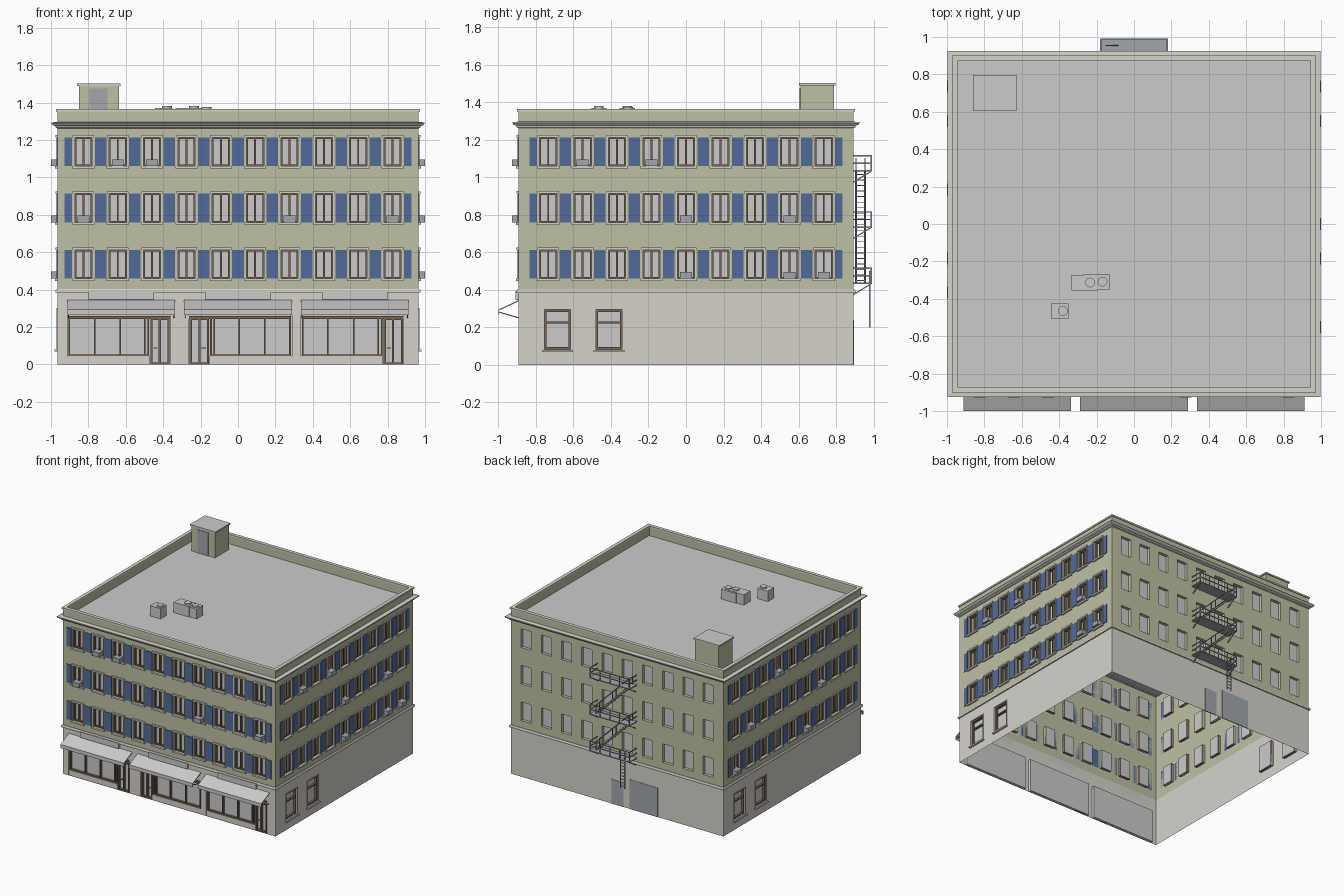
import bpy, bmesh, math
from mathutils import Matrix, Vector

if "Cube" in bpy.data.objects:
    bpy.data.objects.remove(bpy.data.objects["Cube"])

HX, HY = 0.965, 0.893
COL = dict(olive=(.52, .53, .37), stone=(.67, .65, .6), blue=(.085, .147, .33),
           brown=(.19, .13, .085), metal=(.36, .39, .42), none=None)
MATS, PARTS = {}, {}
for n, c in COL.items():
    if c:
        MATS[n] = bpy.data.materials.new(n)
        MATS[n].diffuse_color = (*c, 1)


def part(name, mat='none'):
    return PARTS.setdefault(name, (bmesh.new(), mat))[0]


def face(bm, M, pts):
    """pts are (along wall, outward, height)"""
    bm.faces.new([bm.verts.new(M @ Vector((u, -o, z))) for u, o, z in pts])


def prism(bm, M, prof, u0, u1):
    """Extrude an (outward, height) profile along the wall"""
    n = len(prof)
    a, b = ([bm.verts.new(M @ Vector((u, -o, z))) for o, z in prof] for u in (u0, u1))
    fs = [bm.faces.new((a[i], a[(i + 1) % n], b[(i + 1) % n], b[i])) for i in range(n)]
    fs += [bm.faces.new(a[::-1]), bm.faces.new(b)]
    bmesh.ops.recalc_face_normals(bm, faces=fs)


def box(bm, M, u0, u1, o0, o1, z0, z1):
    prism(bm, M, [(o0, z0), (o1, z0), (o1, z1), (o0, z1)], u0, u1)


def frame(bm, M, u0, u1, z0, z1, t, o0, o1):
    box(bm, M, u0, u0 + t, o0, o1, z0, z1)
    box(bm, M, u1 - t, u1, o0, o1, z0, z1)
    box(bm, M, u0 + t, u1 - t, o0, o1, z0, z0 + t)
    box(bm, M, u0 + t, u1 - t, o0, o1, z1 - t, z1)


def bar(bm, p, q, r=.003):
    p, q = Vector(p), Vector(q)
    m = Matrix.Translation((p + q) / 2) @ (q - p).to_track_quat('Z', 'Y').to_matrix().to_4x4()
    bmesh.ops.create_cube(bm, size=1, matrix=m @ Matrix.Diagonal((2 * r, 2 * r, (q - p).length, 1)))


def ring(bm, prof):
    """Sweep an (outward, height) profile round the building"""
    loops = [[bm.verts.new((sx * (HX + o), sy * (HY + o), z))
              for sx, sy in ((-1, -1), (1, -1), (1, 1), (-1, 1))] for o, z in prof]
    for a, b in zip(loops, loops[1:]):
        for j in range(4):
            k = (j + 1) % 4
            bm.faces.new((a[j], a[k], b[k], b[j]))


def wall(bm, M, half, z0, z1, holes, d):
    """Single-skin wall with recessed openings and panes"""
    us = sorted({-half, half, *(round(v, 5) for h in holes for v in h[:2])})
    zs = sorted({z0, z1, *(v for h in holes for v in h[2:])})
    for a, b in zip(us, us[1:]):
        for c, e in zip(zs, zs[1:]):
            mu, mz = (a + b) / 2, (c + e) / 2
            if not any(h[0] < mu < h[1] and h[2] < mz < h[3] for h in holes):
                face(bm, M, [(a, 0, c), (b, 0, c), (b, 0, e), (a, 0, e)])
    for a, b, c, e in holes:
        p = [(a, c), (b, c), (b, e), (a, e)]
        for i in range(4):
            (s, t), (v, w) = p[i], p[(i + 1) % 4]
            face(bm, M, [(s, 0, t), (v, 0, w), (v, -d, w), (s, -d, t)])
        face(part('window_panes'), M, [(u, -d, z) for u, z in p])


FLOORS, W, P = [(.46, .613), (.76, .913), (1.06, 1.213)], .046, .1837
AC = {0: {(2, 1), (2, 2), (1, 0), (1, 6), (1, 9)},
      1: {(2, 1), (2, 3), (1, 4), (1, 7), (0, 4), (0, 7), (0, 8)},
      3: {(2, 3), (1, 1), (1, 6), (0, 0), (0, 5)}, 2: set()}
SHOPS = [(-.624, 1), (0, -1), (.624, 1)]
trim, frames = part('window_trim', 'stone'), part('window_frames', 'brown')

for side in range(4):
    half, D, n = (HX, HY, 10) if side % 2 == 0 else (HY, HX, 9)
    M = Matrix.Rotation(side * math.pi / 2, 4, 'Z') @ Matrix.Translation((0, -D, 0))
    cols = [(i - (n - 1) / 2) * P for i in range(n)]
    # upper storeys
    wall(part('upper_walls', 'olive'), M, half, .39, 1.355,
         [(u - W, u + W, a, b) for u in cols for a, b in FLOORS], .025)
    for f, (a, b) in enumerate(FLOORS):
        if side == 2:
            continue
        for i, u in enumerate(cols):
            frame(frames, M, u - W, u + W, a, b, .008, -.024, -.008)
            box(frames, M, u - .005, u + .005, -.024, -.008, a + .008, b - .008)
            for s in (-1, 1):
                box(trim, M, u + s * W, u + s * (W + .007), 0, .006, a, b)
            box(trim, M, u - .057, u + .057, 0, .01, b, b + .013)
            box(trim, M, u - .059, u + .059, 0, .013, a - .013, a)
            if (f, i) in AC[side]:
                box(part('window_air_units', 'metal'), M, u - .032, u + .032, -.02, .035, a, a + .036)
        # shutters: shared ones between windows, narrower at the ends
        spans = [(u + .061, u + P - .061) for u in cols[:-1]]
        spans += [(cols[0] - .101, cols[0] - .061), (cols[-1] + .061, cols[-1] + .101)]
        for s, t in spans:
            box(part('shutters', 'blue'), M, s, t, 0, .005, a, b)
    # ground storey
    holes = []
    if side == 0:
        holes = [(c - .288, c + .288, 0, .27) for c, _ in SHOPS]
    elif side != 2:
        holes = [(c - .07, c + .07, .083, .295) for c in (-.685, -.41)]
        for a, b, c, e in holes:
            frame(frames, M, a, b, c, e, .012, -.024, -.006)
            box(frames, M, a, b, -.024, -.006, .22, .23)
            frame(trim, M, a - .006, b + .006, c - .006, e + .006, .006, 0, .006)
            box(trim, M, a - .012, b + .012, 0, .015, c - .015, c - .003)
    wall(part('ground_walls', 'stone'), M, half, 0, .39, holes, .025)
    if side == 0:
        for c, s in SHOPS:
            def span(a, b):
                return sorted((c + s * (a - .288), c + s * (b - .288)))
            # shopfront glazing bars
            sf = part('shopfront_frames', 'brown')
            frame(sf, M, *span(.005, .437), .045, .258, .009, -.024, -.005)
            for k in (.145, .282, .414):
                box(sf, M, *span(k - .004, k + .004), -.024, -.005, .05, .255)
            box(sf, M, *span(.005, .576), -.024, -.005, .243, .258)
            box(part('shopfront_base', 'stone'), M, *span(0, .44), -.024, -.002, 0, .045)
            box(part('shopfront_base', 'stone'), M, *span(.55, .576), -.024, -.002, 0, .27)
            # door
            frame(sf, M, *span(.443, .546), 0, .25, .011, -.024, -.004)
            box(sf, M, *span(.488, .499), -.024, -.004, .01, .245)
            box(part('door_handles', 'metal'), M, *span(.46, .482), -.02, -.008, .085, .091)
            # awning, struts and sign board
            prism(part('awnings'), M, [(0, .345), (.107, .295), (.107, .265), (.103, .265),
                                       (.103, .29), (0, .338)], c - .288, c + .288)
            for k in (-.284, .28):
                prism(part('awning_struts', 'metal'), M, [(0, .248), (.104, .278), (.104, .284), (0, .254)],
                      c + k, c + k + .004)
            box(part('sign_boards'), M, c - .176, c + .176, 0, .016, .347, .393)

# belt course, cornice, coping, parapet lining, roof
I = Matrix()
ring(part('belt_course', 'stone'), [(0, .384), (.01, .384), (.01, .396), (.006, .403), (0, .403)])
ring(part('cornice', 'stone'), [(0, 1.262), (.01, 1.266), (.012, 1.275), (.026, 1.28), (.033, 1.288),
                                (.033, 1.294), (0, 1.297)])
ring(part('coping', 'stone'), [(0, 1.352), (.007, 1.352), (.007, 1.365), (-.022, 1.365), (-.022, 1.352), (-.02, 1.352)])
ring(part('parapet_lining', 'olive'), [(-.02, 1.356), (-.02, 1.284)])
face(part('roof'), I, [(-HX, HY, 1.285), (HX, HY, 1.285), (HX, -HY, 1.285), (-HX, -HY, 1.285)])

# stair hut (outward axis is -y)
box(part('stair_hut', 'olive'), I, -.85, -.635, -.79, -.61, 1.285, 1.49)
box(part('stair_hut_cap'), I, -.86, -.627, -.797, -.603, 1.49, 1.502)
box(part('stair_hut_door', 'metal'), I, -.793, -.697, -.62, -.606, 1.285, 1.475)

# roof plant
for x0, x1, y0, y1, fx, fy in ((-.445, -.35, -.505, -.425, -.38, -.465),
                               (-.335, -.195, -.355, -.272, -.235, -.313),
                               (-.27, -.13, -.35, -.266, -.168, -.308)):
    top = 1.37 if x0 != -.27 else 1.365
    box(part('roof_air_units'), I, x0, x1, -y1, -y0, 1.285, top)
    bmesh.ops.create_cone(part('roof_fans'), cap_ends=True, segments=16, radius1=.026, radius2=.026,
                          depth=.012, matrix=Matrix.Translation((fx, fy, top + .005)))

# rear doors
box(part('rear_doors', 'metal'), I, -.06, .05, -.896, -.89, 0, .2)
box(part('rear_doors', 'metal'), I, -.37, -.115, -.896, -.89, 0, .24)

# fire escape
rails, stairs = part('fire_escape_rails', 'metal'), part('fire_escape_stairs', 'metal')
for f, z in enumerate((.43, .73, 1.03)):
    box(part('fire_escape_platforms', 'metal'), I, -.18, .18, -.99, -.893, z, z + .008)
    for h in (.045, .085):
        bar(rails, (-.18, .988, z + h), (.18, .988, z + h))
        for x in (-.178, .178):
            bar(rails, (x, .893, z + h), (x, .99, z + h))
    for i in range(5):
        bar(rails, (-.178 + i * .089, .988, z), (-.178 + i * .089, .988, z + .087))
    for x in (-.17, .17):
        bar(rails, (x, .985, z), (x, .893, z - .055))
    if f:
        for y in (.907, .955):
            bar(stairs, (-.15, y, z), (.15, y, z - .295), .005)
            bar(stairs, (-.15, y, z + .07), (.15, y, z - .225), .0025)
            for x, dz in ((-.15, 0), (0, -.147), (.15, -.295)):
                bar(stairs, (x, y, z + dz), (x, y, z + dz + .07), .0025)
        for i in range(10):
            x, zz = -.135 + i * .03, z - .015 - i * .0295
            box(stairs, I, x - .011, x + .011, -.955, -.907, zz - .002, zz + .002)
for x in (-.13, -.09):
    bar(part('drop_ladder', 'metal'), (x, .98, .2), (x, .98, .5))
for i in range(9):
    bar(part('drop_ladder', 'metal'), (-.13, .98, .22 + i * .027), (-.09, .98, .22 + i * .027), .002)

for name, (bm, mat) in PARTS.items():
    bmesh.ops.remove_doubles(bm, verts=bm.verts, dist=1e-5) if 'wall' in name else None
    me = bpy.data.meshes.new(name)
    bm.to_mesh(me)
    bm.free()
    if mat in MATS:
        me.materials.append(MATS[mat])
    bpy.context.collection.objects.link(bpy.data.objects.new(name, me))

for m in bpy.data.materials:
    if m.users and not m.is_grease_pencil:
        m.use_nodes = True
        m.node_tree.nodes["Principled BSDF"].inputs["Base Color"].default_value = m.diffuse_color
